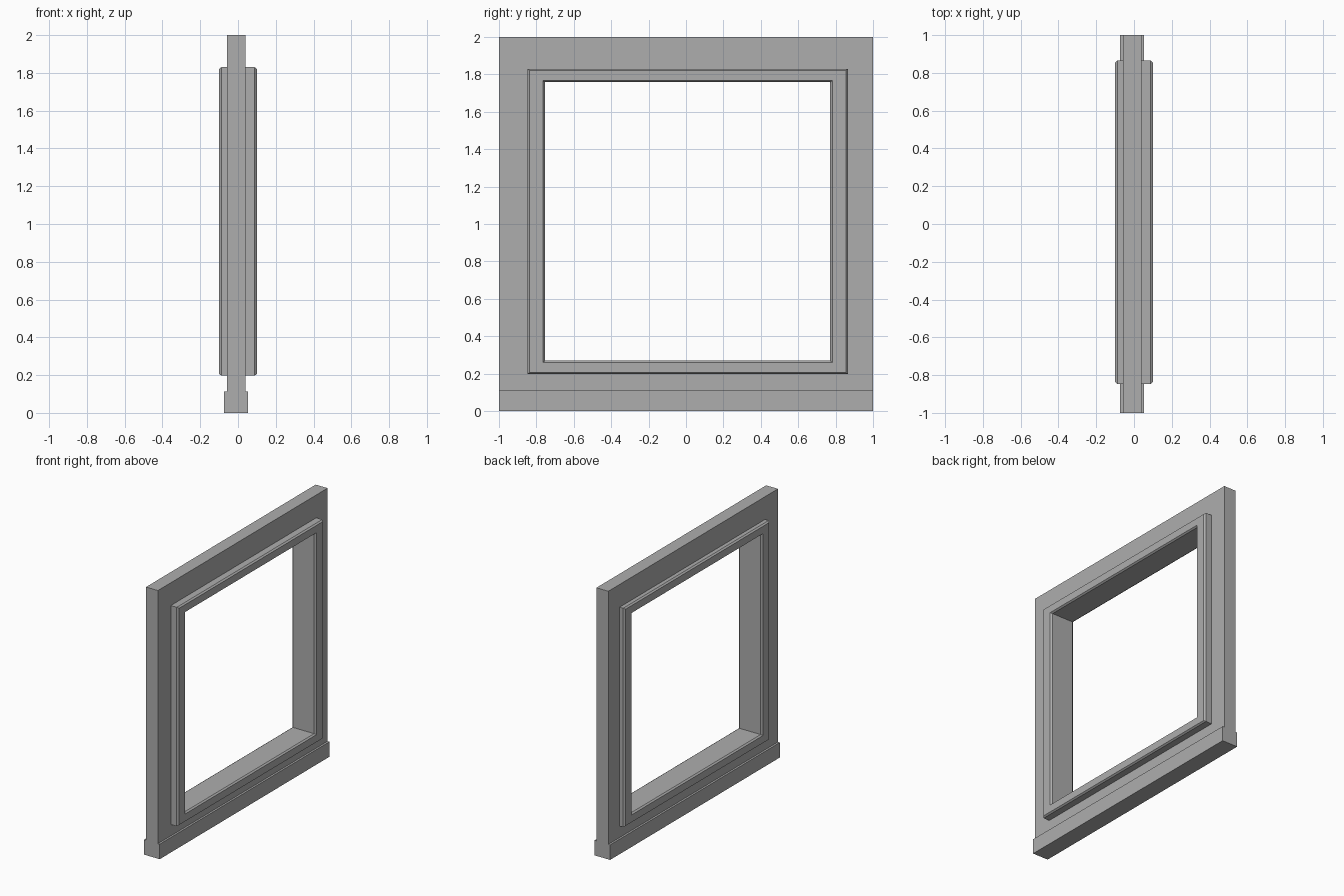
import bpy, bmesh

if "Cube" in bpy.data.objects:
    bpy.data.objects.remove(bpy.data.objects["Cube"])

grey = bpy.data.materials.new("dark_grey")
grey.diffuse_color = (0.42, 0.42, 0.42, 1)
grey.use_nodes = True
grey.node_tree.nodes["Principled BSDF"].inputs["Base Color"].default_value = grey.diffuse_color


def make_object(name, bm):
    bmesh.ops.recalc_face_normals(bm, faces=bm.faces)
    mesh = bpy.data.meshes.new(name)
    bm.to_mesh(mesh)
    bm.free()
    mesh.materials.append(grey)
    obj = bpy.data.objects.new(name, mesh)
    bpy.context.collection.objects.link(obj)
    return obj


def extrude_y(name, profile, y0, y1):
    """Extrude a closed (x, z) profile along y."""
    bm = bmesh.new()
    face = bm.faces.new([bm.verts.new((x, y0, z)) for x, z in profile])
    new = bmesh.ops.extrude_face_region(bm, geom=[face])["geom"]
    verts = [v for v in new if isinstance(v, bmesh.types.BMVert)]
    bmesh.ops.translate(bm, verts=verts, vec=(0, y1 - y0, 0))
    return make_object(name, bm)


def rect_ring(name, profile, outer, inner):
    """Sweep an (x, t) profile; t runs from the outer to the inner rectangle."""
    bm = bmesh.new()
    loops = []
    for x, t in profile:
        y0, y1, z0, z1 = [a + (b - a) * t for a, b in zip(outer, inner)]
        loops.append([bm.verts.new((x, y, z)) for y, z in
                      [(y0, z0), (y1, z0), (y1, z1), (y0, z1)]])
    for i, a in enumerate(loops):
        b = loops[(i + 1) % len(loops)]
        for j in range(4):
            k = (j + 1) % 4
            bm.faces.new((a[j], a[k], b[k], b[j]))
    return make_object(name, bm)


# Wall panel with a thicker skirting along its base
wall_profile = [(-0.074, 0), (0.054, 0), (0.054, 0.112), (0.039, 0.112),
                (0.039, 2), (-0.059, 2), (-0.059, 0.112), (-0.074, 0.112)]
wall = extrude_y("wall_with_skirting", wall_profile, -1, 1)

# Window opening, hidden behind the frame
cutter = extrude_y("opening_cutter",
                   [(-0.2, 0.24), (0.2, 0.24), (0.2, 1.79), (-0.2, 1.79)],
                   -0.79, 0.81)
cutter.hide_render = True
cutter.hide_set(True)
mod = wall.modifiers.new("opening", "BOOLEAN")
mod.operation = "DIFFERENCE"
mod.solver = "EXACT"
mod.object = cutter

# Window frame with chamfered edges, standing proud on both sides
depth, c, t = 0.1, 0.012, 0.12
frame_profile = [(-depth + c, 0), (depth - c, 0), (depth, t),
                 (depth, 1 - t), (depth - c, 1),
                 (-depth + c, 1), (-depth, 1 - t), (-depth, t)]
rect_ring("window_frame", frame_profile,
          outer=(-0.848, 0.866, 0.197, 1.83),
          inner=(-0.754, 0.771, 0.269, 1.758))
